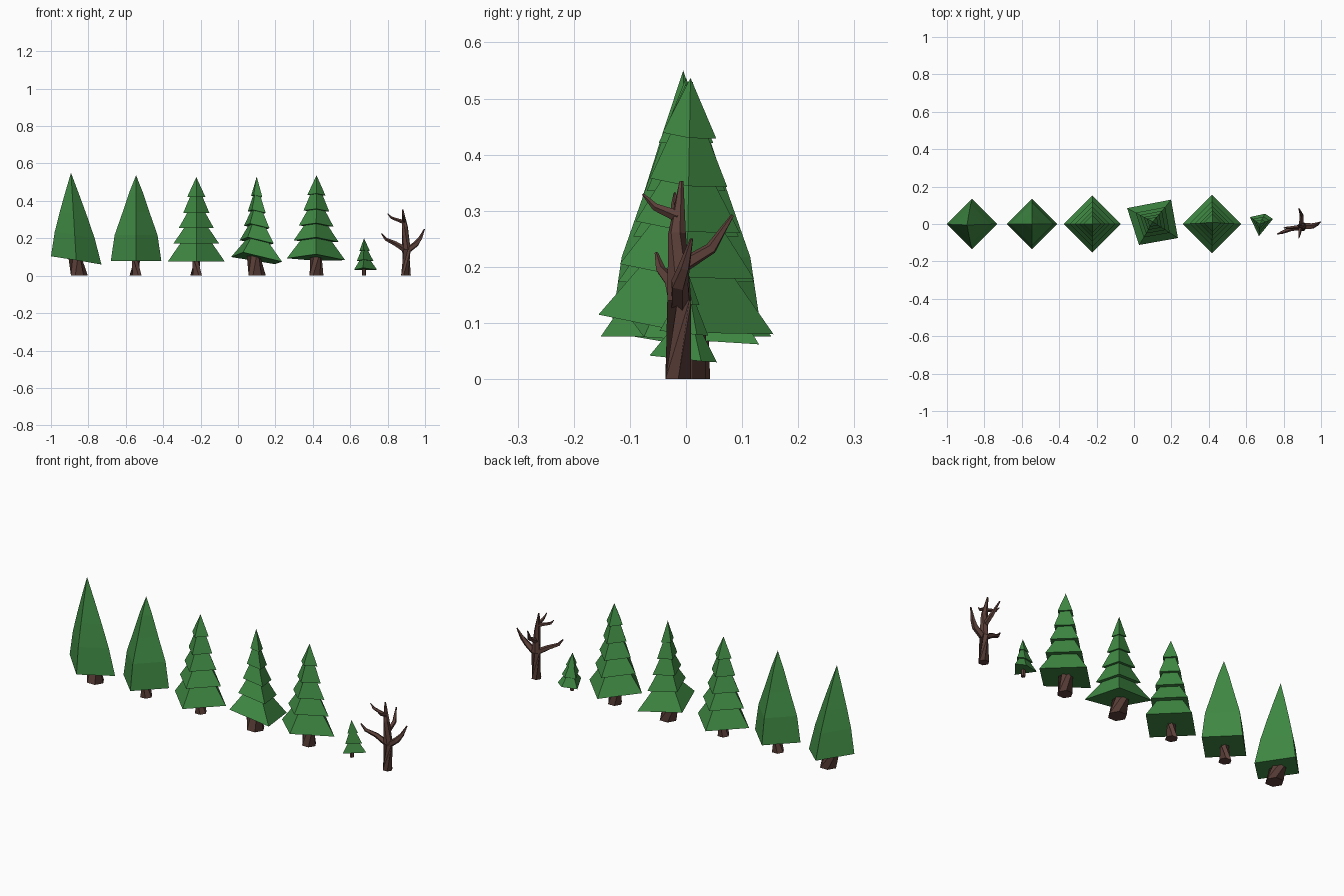
import bpy, bmesh, math
from mathutils import Vector

cube = bpy.data.objects.get("Cube")
if cube:
    bpy.data.objects.remove(cube)


def material(name, rgb):
    m = bpy.data.materials.new(name)
    m.use_nodes = True
    m.diffuse_color = (*rgb, 1)
    m.node_tree.nodes["Principled BSDF"].inputs["Base Color"].default_value = (*rgb, 1)
    return m


GREEN = material("pine green", (0.05, 0.25, 0.056))
BROWN = material("bark brown", (0.109, 0.052, 0.042))


def loft(name, rings, mat):
    """Skin a stack of equal rings and cap both ends."""
    bm = bmesh.new()
    loops = [[bm.verts.new(p) for p in ring] for ring in rings]
    n = len(loops[0])
    for a, b in zip(loops, loops[1:]):
        for i in range(n):
            j = (i + 1) % n
            bm.faces.new((a[i], a[j], b[j], b[i]))
    bm.faces.new(loops[0][::-1])
    bm.faces.new(loops[-1])
    bmesh.ops.remove_doubles(bm, verts=bm.verts, dist=0.0005)
    bmesh.ops.recalc_face_normals(bm, faces=bm.faces)
    mesh = bpy.data.meshes.new(name)
    bm.to_mesh(mesh)
    bm.free()
    mesh.materials.append(mat)
    ob = bpy.data.objects.new(name, mesh)
    bpy.context.collection.objects.link(ob)
    return ob


def foliage(name, corners, apex, profile):
    """Four-sided crown: base corners shrink toward the apex by (height, scale)."""
    corners = [Vector(c) for c in corners]
    apex = Vector(apex)
    centre = sum(corners, Vector()) / len(corners)
    rings = []
    for t, s in profile + [(1, 0)]:
        mid = centre.lerp(apex, t)
        rings.append([mid + (c - centre) * s for c in corners])
    return loft(name, rings, GREEN)


def tube(name, path, radii, sides=6):
    """Tapered faceted limb along a path."""
    pts = [Vector(p) for p in path]
    rings = []
    for i, p in enumerate(pts):
        d = pts[min(i + 1, len(pts) - 1)] - pts[max(i - 1, 0)]
        if i == 0 and p.z == 0:
            d = Vector((0, 0, 1))
        q = d.to_track_quat('Z', 'Y')
        rings.append([p + q @ Vector((math.cos(a), math.sin(a), 0)) * radii[i]
                      for a in (math.tau * k / sides for k in range(sides))])
    return loft(name, rings, BROWN)


def diamond(x, r, zl, zf, zr, zb):
    return [(x - r, 0, zl), (x, -r, zf), (x + r, 0, zr), (x, r, zb)]


def tiers(levels, inner=0.7):
    """Step each skirt in under the next wider one."""
    prof = [levels[0]]
    for t, s in levels[1:]:
        prof += [(t, s * inner), (t, s)]
    return prof


FIVE = [(0, 1), (.215, .8), (.395, .62), (.575, .46), (.765, .32)]
FIVE_SLIM = [(0, 1), (.21, .67), (.39, .5), (.57, .35), (.76, .22)]

# Smooth-sided crowns
foliage("tall_leaning_crown", diamond(-.865, .135, .104, .083, .06, .083),
        (-.893, -.005, .55), [(0, 1), (.29, .79), (.53, .54), (.77, .27)])
foliage("tall_straight_crown", diamond(-.545, .135, .08, .08, .08, .08),
        (-.545, 0, .537), [(0, 1), (.3, .85), (.57, .53), (.8, .27)])

# Tiered crowns
foliage("even_tiered_crown", diamond(-.223, .152, .076, .076, .076, .076),
        (-.223, 0, .527), tiers(FIVE))
foliage("twisted_tiered_crown",
        [(-.037, .085, .1), (.027, -.112, .125), (.235, -.075, .075), (.198, .13, .062)],
        (.1, .012, .53), tiers(FIVE_SLIM))
foliage("wide_tiered_crown", diamond(.417, .156, .093, .115, .083, .08),
        (.42, .008, .537), tiers([(t, s * .96 if t else s) for t, s in FIVE]))
foliage("sapling_crown",
        [(.62, .037, .032), (.668, -.065, .042), (.743, .027, .032), (.7, .055, .03)],
        (.674, 0, .2), tiers([(0, 1), (.28, .72), (.6, .45)]))

# Trunks: name, foot x, top x, foot radius, top radius, top height
for name, x0, x1, r0, r1, h in [
        ("tall_leaning_trunk", -.848, -.88, .045, .036, .13),
        ("tall_straight_trunk", -.548, -.545, .032, .028, .12),
        ("even_tiered_trunk", -.224, -.223, .031, .028, .12),
        ("twisted_tiered_trunk", .103, .075, .046, .036, .14),
        ("wide_tiered_trunk", .42, .415, .037, .033, .14),
        ("sapling_trunk", .674, .674, .011, .01, .06)]:
    tube(name, [(x0, .003, 0), (x1, .003, h)], (r0, r1))

# Bare tree
tube("bare_trunk", [(.898, -.014, 0), (.9, -.012, .14), (.893, -.016, .26), (.88, -.008, .353)],
     (.026, .023, .016, .004))
tube("bare_left_branch", [(.9, -.012, .13), (.952, -.012, .17), (.975, -.003, .2), (.997, .01, .25)],
     (.017, .016, .011, .003), 5)
tube("bare_right_branch", [(.9, -.014, .135), (.84, -.025, .172), (.79, -.045, .195), (.767, -.053, .225)],
     (.017, .013, .009, .003), 5)
tube("bare_back_branch", [(.895, -.01, .2), (.897, .045, .233), (.882, .083, .292)],
     (.014, .011, .003), 5)
tube("bare_front_branch", [(.89, -.014, .29), (.885, -.055, .307), (.88, -.077, .33)],
     (.011, .007, .002), 5)
tube("bare_upper_right_branch", [(.89, -.014, .285), (.82, -.02, .31), (.8, -.02, .332)],
     (.011, .007, .002), 5)
